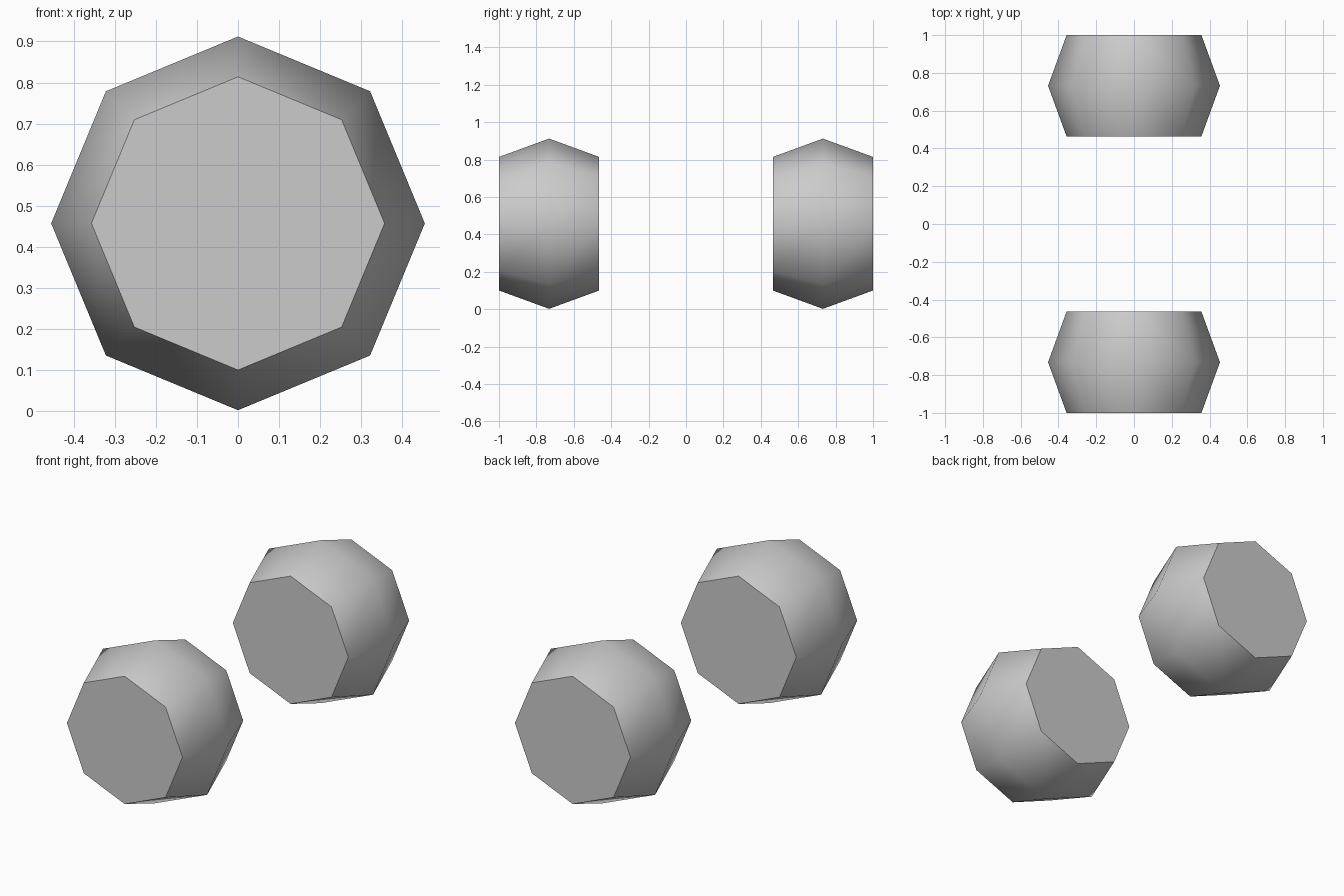
import bpy, bmesh
from math import sin, cos, pi, radians

cube = bpy.data.objects.get("Cube")
if cube:
    bpy.data.objects.remove(cube, do_unlink=True)

SIDES = 8
MID_RADIUS, RIM_RADIUS, HALF_WIDTH = 0.455, 0.357, 0.268
AXLE_Y, AXLE_Z = 0.732, 0.457

# Single plain grey for the wheels
grey = bpy.data.materials.new("wheel grey")
grey.use_nodes = True
colour = (0.6, 0.6, 0.6, 1)
grey.diffuse_color = colour
grey.node_tree.nodes["Principled BSDF"].inputs["Base Color"].default_value = colour


def wheel(name, y):
    """Eight-sided barrel wheel with its axle along y."""
    bm = bmesh.new()
    rings = []
    for offset, radius in ((-HALF_WIDTH, RIM_RADIUS), (0, MID_RADIUS), (HALF_WIDTH, RIM_RADIUS)):
        angles = [2 * pi * i / SIDES for i in range(SIDES)]
        rings.append([bm.verts.new((radius * cos(a), offset, radius * sin(a))) for a in angles])
    # Tread bands
    for a, b in zip(rings, rings[1:]):
        for i in range(SIDES):
            j = (i + 1) % SIDES
            bm.faces.new((a[i], a[j], b[j], b[i]))
    # Flat side caps
    bm.faces.new(rings[0])
    bm.faces.new(rings[-1])
    bmesh.ops.recalc_face_normals(bm, faces=bm.faces)
    mesh = bpy.data.meshes.new(name)
    bm.to_mesh(mesh)
    bm.free()
    mesh.materials.append(grey)
    obj = bpy.data.objects.new(name, mesh)
    obj.location = (0, y, AXLE_Z)
    bpy.context.collection.objects.link(obj)
    # Rounded tread, crisp cap edges
    bpy.ops.object.select_all(action="DESELECT")
    obj.select_set(True)
    bpy.context.view_layer.objects.active = obj
    bpy.ops.object.shade_smooth_by_angle(angle=radians(60))


wheel("front_wheel", -AXLE_Y)
wheel("back_wheel", AXLE_Y)
